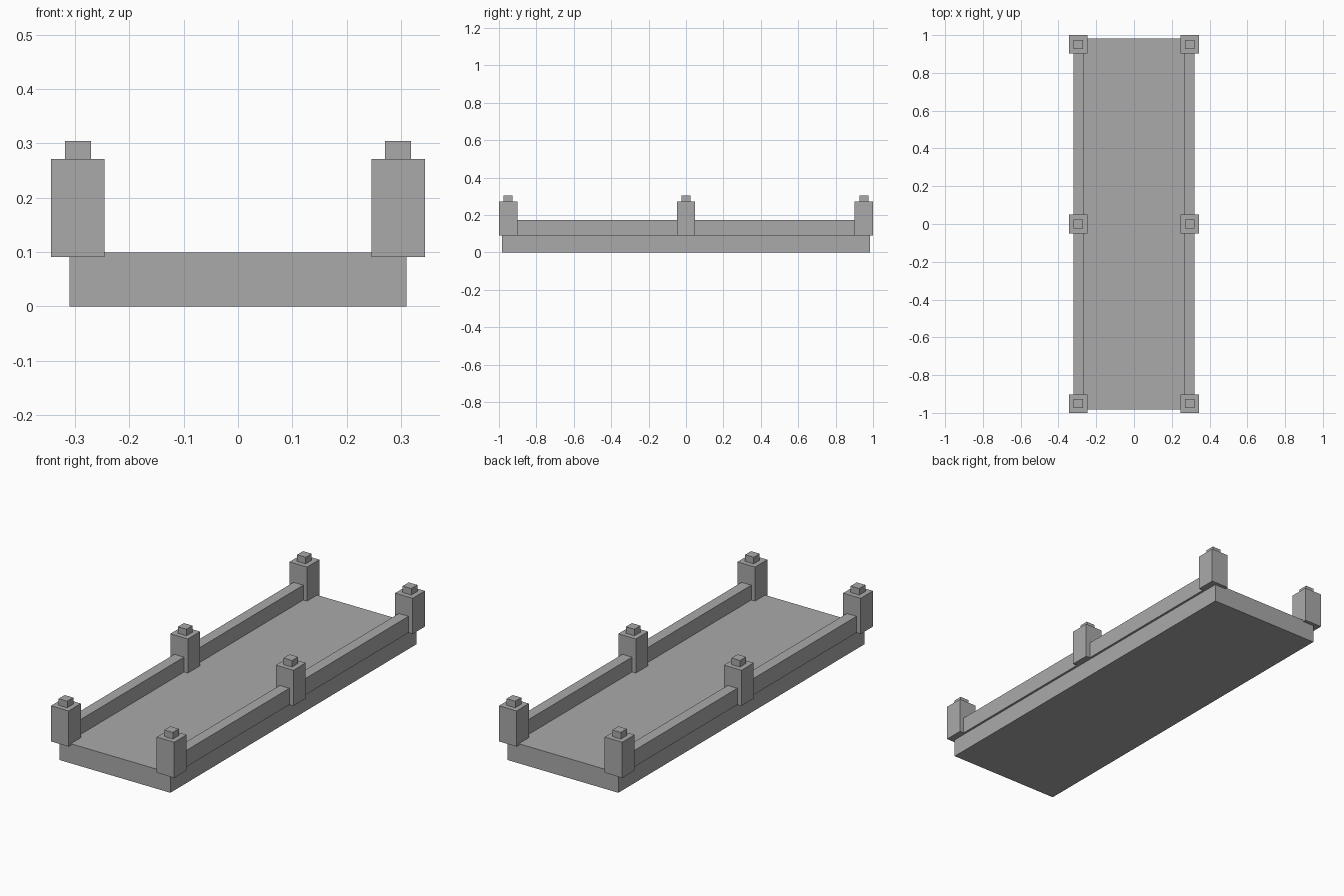
import bpy

cube = bpy.data.objects.get("Cube")
if cube:
    bpy.data.objects.remove(cube, do_unlink=True)

# One plain grey stone colour
GREY = (0.4, 0.4, 0.4, 1)
stone = bpy.data.materials.new("grey_stone")
stone.use_nodes = True
stone.diffuse_color = GREY
stone.node_tree.nodes["Principled BSDF"].inputs["Base Color"].default_value = GREY


def box(name, x, y, z_low, z_high, width, depth):
    """Flat-faced block centred on x, y and spanning z_low to z_high."""
    bpy.ops.mesh.primitive_cube_add(size=1, location=(x, y, (z_low + z_high) / 2))
    ob = bpy.context.object
    ob.name = name
    ob.scale = (width, depth, z_high - z_low)
    bpy.ops.object.transform_apply(location=False, rotation=False, scale=True)
    ob.data.materials.append(stone)
    return ob


POST_X, POST_Y = 0.295, 0.951
POST_WIDTH = 0.098
BASE_Z, POST_TOP = 0.091, 0.271

# Bridge deck
box("deck", 0, 0, 0, 0.099, 0.62, 1.965)

for side, sx in (("left", 1), ("right", -1)):
    # Posts with small square caps
    for place, sy in (("front", -1), ("middle", 0), ("back", 1)):
        x, y = sx * POST_X, sy * POST_Y
        box(f"{side}_{place}_post", x, y, BASE_Z, POST_TOP, POST_WIDTH, POST_WIDTH)
        box(f"{side}_{place}_post_cap", x, y, POST_TOP, 0.304, 0.048, 0.048)

    # Low rails between neighbouring posts
    for place, sy in (("front", -1), ("back", 1)):
        box(f"{side}_{place}_rail", sx * 0.294, sy * POST_Y / 2,
            BASE_Z, 0.174, 0.054, POST_Y - POST_WIDTH)
